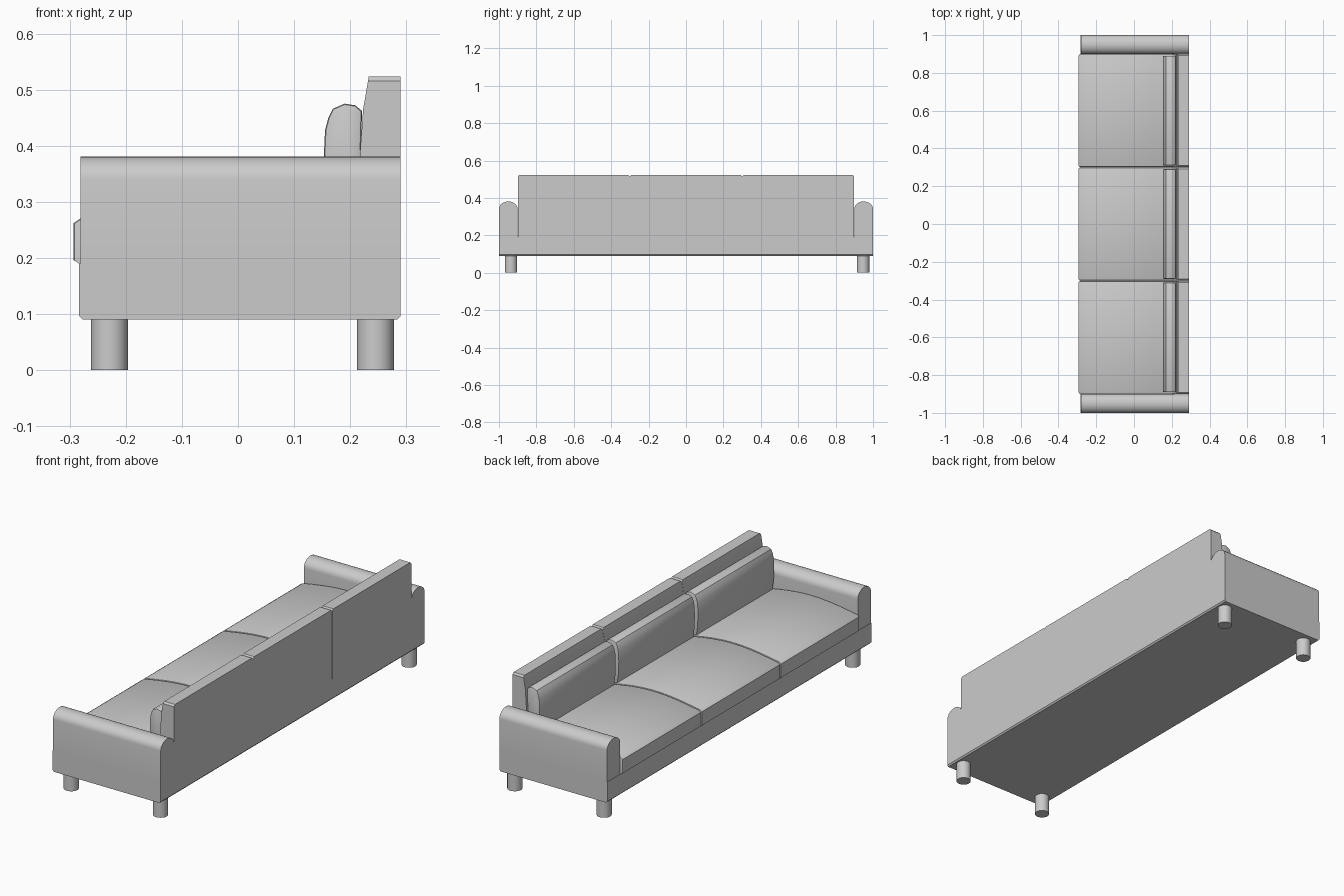
import bpy, bmesh, math
from mathutils import Vector

if "Cube" in bpy.data.objects:
    bpy.data.objects.remove(bpy.data.objects["Cube"])


def prism(name, profile, axis, a, b, bevel=0.0, pick=None, segments=1):
    """Extrude a profile along y (points are x,z) or x (points are y,z)."""
    bm = bmesh.new()
    def place(p, t):
        return (p[0], t, p[1]) if axis == 'y' else (t, p[0], p[1])
    face = bm.faces.new([bm.verts.new(place(p, a)) for p in profile])
    new = bmesh.ops.extrude_face_region(bm, geom=[face])["geom"]
    shift = Vector((0, b - a, 0)) if axis == 'y' else Vector((b - a, 0, 0))
    bmesh.ops.translate(bm, vec=shift, verts=[g for g in new if isinstance(g, bmesh.types.BMVert)])
    bmesh.ops.recalc_face_normals(bm, faces=bm.faces)
    if pick:
        bmesh.ops.bevel(bm, geom=[e for e in bm.edges if pick(e)], offset=bevel,
                        segments=segments, profile=0.5, affect='EDGES')
    mesh = bpy.data.meshes.new(name)
    bm.to_mesh(mesh)
    bm.free()
    obj = bpy.data.objects.new(name, mesh)
    bpy.context.collection.objects.link(obj)
    smooth(obj)
    return obj


def smooth(obj):
    bpy.ops.object.select_all(action='DESELECT')
    obj.select_set(True)
    bpy.context.view_layer.objects.active = obj
    bpy.ops.object.shade_smooth_by_angle(angle=math.radians(30))


def end_edge(e):
    # outline edges of the two end caps, above the bottom
    v, w = e.verts
    return abs(v.co.y - w.co.y) < 1e-5 and max(v.co.z, w.co.z) > 0.24


# Base frame with a small chamfer underneath
prism("base", [(-0.283, 0.19), (-0.283, 0.097), (-0.276, 0.09),
               (0.284, 0.09), (0.29, 0.097), (0.29, 0.19)], 'y', -1, 1)

# Arms with rounded tops
for side, label in ((-1, "left"), (1, "right")):
    pts = [(side * 0.9, 0.19), (side * 1.0, 0.19)]
    for i in range(13):
        t = math.pi * i / 12
        pts.append((side * (0.95 + 0.05 * math.cos(t)), 0.34 + 0.041 * math.sin(t)))
    prism(label + "_arm", pts, 'x', -0.281, 0.29)

# Crowned seat cushion profile
seat = [(0.22, 0.19), (-0.283, 0.19), (-0.293, 0.196), (-0.293, 0.262), (-0.281, 0.27)]
for i in range(1, 11):
    t = i / 10
    seat.append((-0.281 + 0.501 * t, 0.27 + 0.03 * math.sin(math.pi * t) - 0.005 * t))

# Back cushion and backrest profiles
pillow = [(0.165, 0.25), (0.155, 0.32), (0.153, 0.38), (0.155, 0.427), (0.161, 0.45),
          (0.169, 0.466), (0.19, 0.475), (0.209, 0.472), (0.221, 0.462),
          (0.219, 0.38), (0.213, 0.25)]
back = [(0.29, 0.19), (0.29, 0.523), (0.233, 0.523), (0.223, 0.465), (0.217, 0.38), (0.207, 0.19)]

# Three seats side by side
for n, c in enumerate((-0.6, 0, 0.6), 1):
    prism(f"seat_cushion_{n}", seat, 'y', c - 0.298, c + 0.298, 0.006, end_edge, 2)
    prism(f"back_cushion_{n}", pillow, 'y', c - 0.29, c + 0.29, 0.006, end_edge, 2)
    prism(f"backrest_{n}", back, 'y', c - 0.2995, c + 0.2995, 0.008,
          lambda e: all(v.co.z > 0.52 for v in e.verts)
          and abs(e.verts[0].co.y - e.verts[1].co.y) < 1e-5)

# Round legs
for x, xl in ((-0.229, "front"), (0.245, "rear")):
    for y, yl in ((-0.936, "left"), (0.947, "right")):
        bpy.ops.mesh.primitive_cylinder_add(vertices=32, radius=0.033, depth=0.095,
                                            location=(x, y, 0.0475))
        leg = bpy.context.object
        leg.name = f"{xl}_{yl}_leg"
        smooth(leg)
